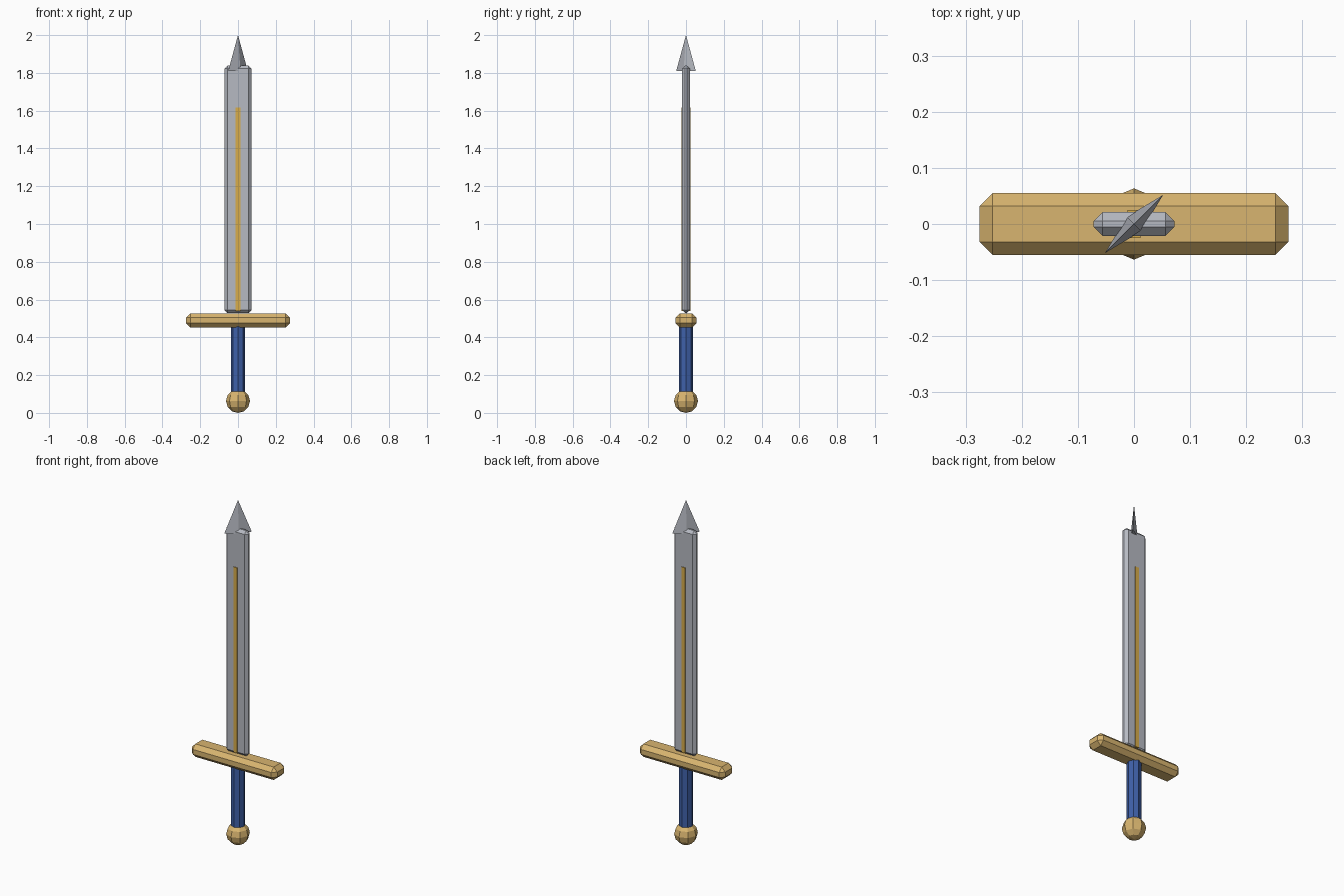
import bpy
from math import pi
from mathutils import Matrix

cube = bpy.data.objects.get("Cube")
if cube:
    bpy.data.objects.remove(cube, do_unlink=True)


def material(name, color):
    mat = bpy.data.materials.new(name)
    mat.use_nodes = True
    mat.diffuse_color = (*color, 1)
    mat.node_tree.nodes["Principled BSDF"].inputs["Base Color"].default_value = (*color, 1)
    return mat


GOLD = material("gold", (0.69, 0.46, 0.16))
INLAY = material("inlay_gold", (0.69, 0.42, 0.07))
STEEL = material("steel", (0.47, 0.49, 0.54))
BLUE = material("blue_grip", (0.05, 0.12, 0.40))


def finish(name, mat):
    obj = bpy.context.object
    obj.name = obj.data.name = name
    obj.data.materials.append(mat)
    return obj


def block(name, mat, width, depth, bottom, top, bevel=0):
    """Box between two heights, with optional single-step chamfer."""
    bpy.ops.mesh.primitive_cube_add(size=1, location=(0, 0, (bottom + top) / 2))
    obj = finish(name, mat)
    obj.data.transform(Matrix.Diagonal((width, depth, top - bottom, 1)))
    if bevel:
        mod = obj.modifiers.new("chamfer", "BEVEL")
        mod.width = bevel
        mod.segments = 1
    return obj


# Pommel
bpy.ops.mesh.primitive_uv_sphere_add(segments=8, ring_count=6, radius=0.0635, location=(0, 0, 0.0635))
finish("pommel", GOLD)

# Octagonal grip
bpy.ops.mesh.primitive_cylinder_add(vertices=8, radius=0.038, depth=0.38, location=(0, 0, 0.28))
finish("grip", BLUE)

# Crossguard, blade and raised inlay showing on both blade faces
block("crossguard", GOLD, 0.55, 0.11, 0.452, 0.527, 0.023)
block("blade", STEEL, 0.144, 0.042, 0.529, 1.838, 0.016)
block("blade_inlay", INLAY, 0.024, 0.05, 0.54, 1.617)

# Flattened four-sided tip, set diagonally across the blade
bpy.ops.mesh.primitive_cone_add(vertices=4, radius1=0.0735, depth=0.19, location=(0, 0, 1.905))
tip = finish("blade_tip", STEEL)
tip.data.transform(Matrix.Rotation(pi / 4, 4, "Z") @ Matrix.Diagonal((1, 0.25, 1, 1)))
